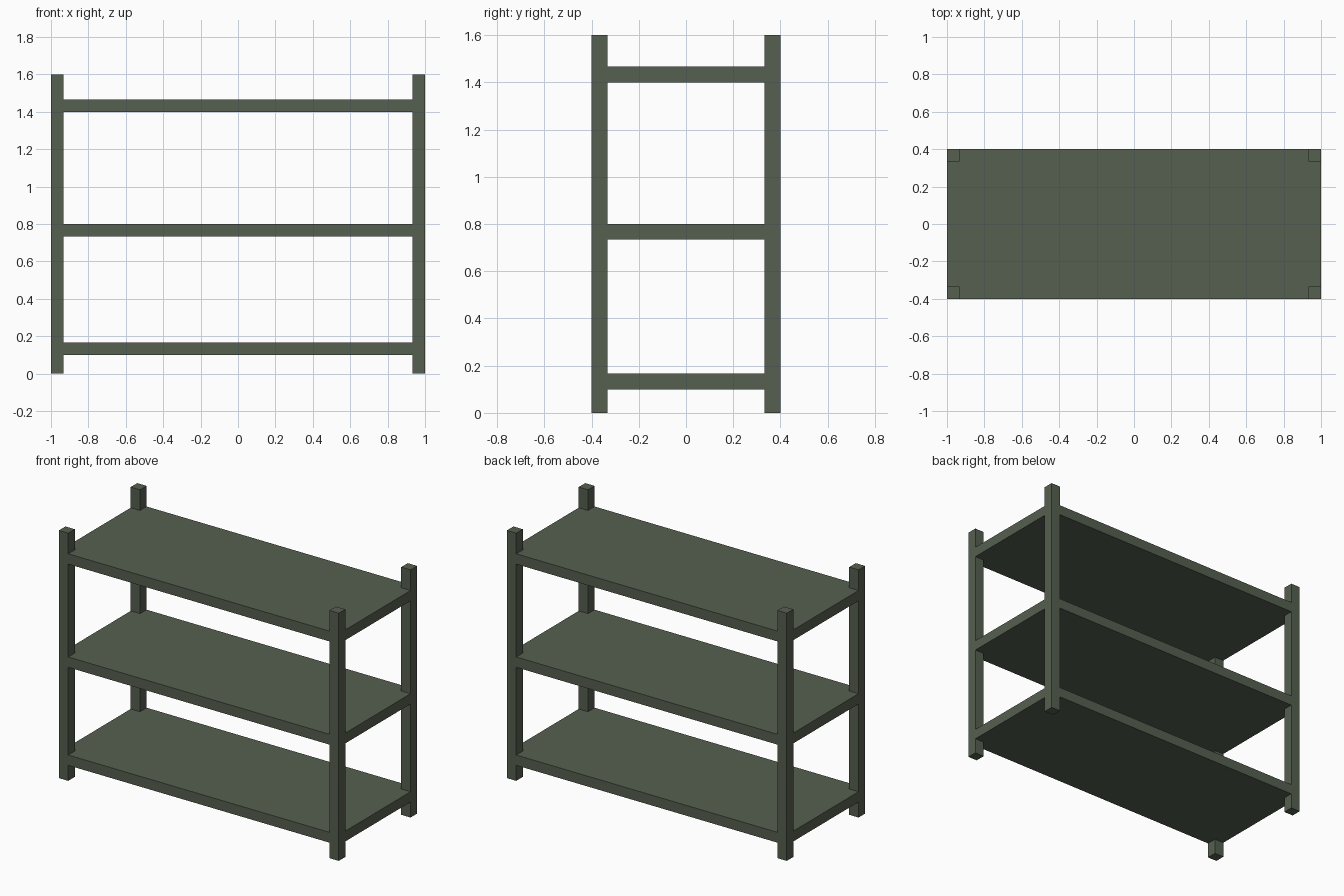
import bpy
import bmesh

if "Cube" in bpy.data.objects:
    bpy.data.objects.remove(bpy.data.objects["Cube"])

W, D, H = 1.0, 0.4, 1.6      # half width, half depth, height
T = 1 / 15                   # post width and shelf thickness

paint = bpy.data.materials.new("grey_green_paint")
paint.diffuse_color = (0.093, 0.114, 0.080, 1)
paint.use_nodes = True
paint.node_tree.nodes["Principled BSDF"].inputs["Base Color"].default_value = paint.diffuse_color


def prism(name, outline, z0, z1):
    """Extrude a flat outline from z0 up to z1."""
    bm = bmesh.new()
    base = bm.faces.new([bm.verts.new((x, y, z0)) for x, y in outline])
    top = bmesh.ops.extrude_face_region(bm, geom=[base])["geom"]
    verts = [v for v in top if isinstance(v, bmesh.types.BMVert)]
    bmesh.ops.translate(bm, verts=verts, vec=(0, 0, z1 - z0))
    bmesh.ops.recalc_face_normals(bm, faces=bm.faces)
    mesh = bpy.data.meshes.new(name)
    bm.to_mesh(mesh)
    bm.free()
    mesh.materials.append(paint)
    obj = bpy.data.objects.new(name, mesh)
    bpy.context.collection.objects.link(obj)
    return obj


# Corner posts
for x_name, sx in (("left", -1), ("right", 1)):
    for y_name, sy in (("front", -1), ("back", 1)):
        xo, xi, yo, yi = sx * W, sx * (W - T), sy * D, sy * (D - T)
        prism(f"{y_name}_{x_name}_post",
              [(xo, yo), (xi, yo), (xi, yi), (xo, yi)], 0, H)

# Shelves, flush with the posts and notched around them at each corner
a, b = W - T, D - T
notched = [(-a, -D), (a, -D), (a, -b), (W, -b), (W, b), (a, b),
           (a, D), (-a, D), (-a, b), (-W, b), (-W, -b), (-a, -b)]
for name, z in (("bottom_shelf", 0.1), ("middle_shelf", 0.8 - T), ("top_shelf", 1.4)):
    prism(name, notched, z, z + T)
